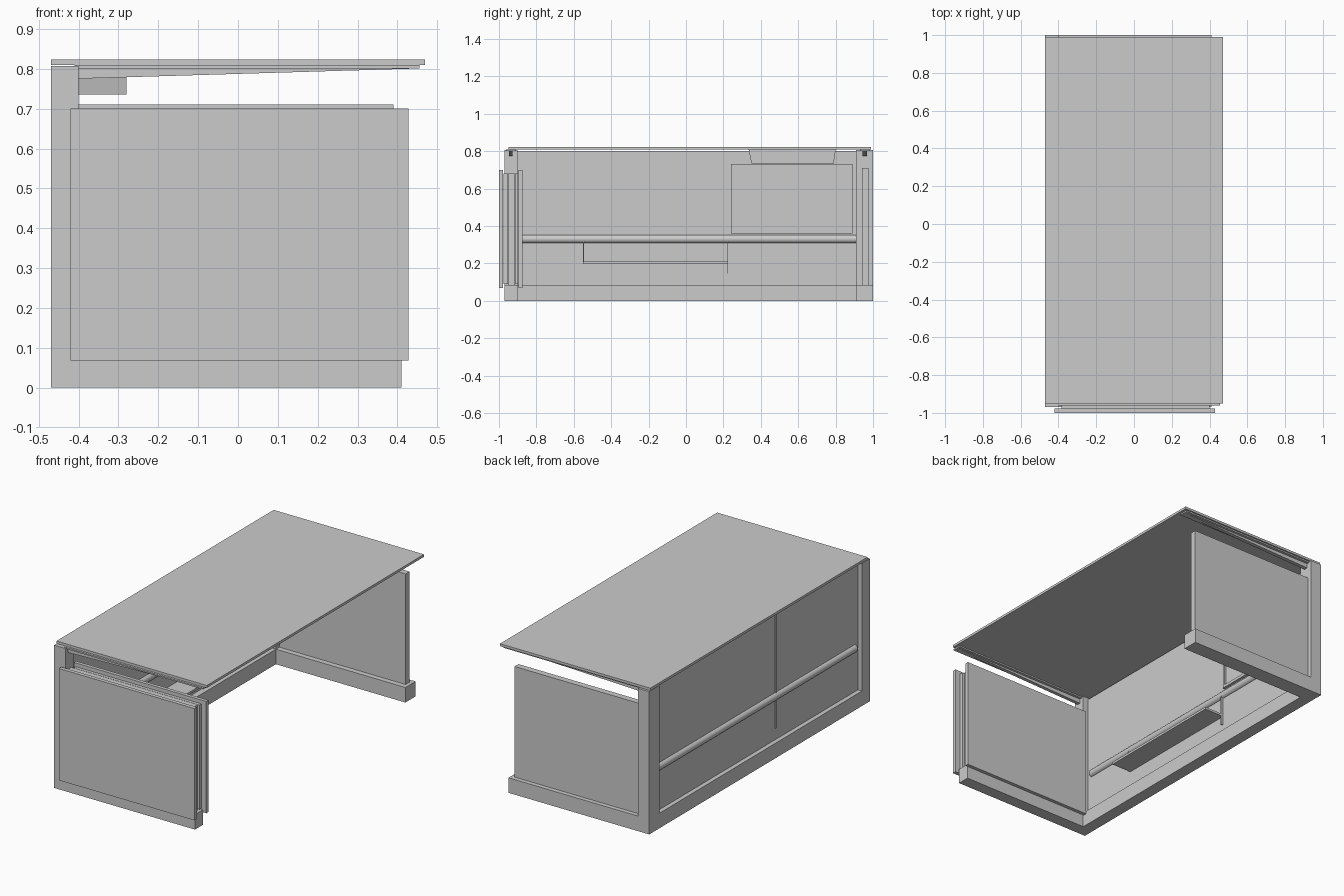
import bpy, bmesh, math

if "Cube" in bpy.data.objects:
    bpy.data.objects.remove(bpy.data.objects["Cube"])


def mesh_object(name, bm):
    bmesh.ops.recalc_face_normals(bm, faces=bm.faces)
    me = bpy.data.meshes.new(name)
    bm.to_mesh(me)
    bm.free()
    ob = bpy.data.objects.new(name, me)
    bpy.context.collection.objects.link(ob)
    return ob


def prism(name, profile, axis, a, b):
    """Extrude a 2D profile along y (profile is x,z) or x (profile is y,z)."""
    bm = bmesh.new()
    def place(p, t):
        return (p[0], t, p[1]) if axis == 'y' else (t, p[0], p[1])
    lo = [bm.verts.new(place(p, a)) for p in profile]
    hi = [bm.verts.new(place(p, b)) for p in profile]
    bm.faces.new(lo)
    bm.faces.new(hi)
    n = len(profile)
    for i in range(n):
        j = (i + 1) % n
        bm.faces.new((lo[i], lo[j], hi[j], hi[i]))
    return mesh_object(name, bm)


def box(name, x0, x1, y0, y1, z0, z1):
    return prism(name, [(x0, z0), (x1, z0), (x1, z1), (x0, z1)], 'y', y0, y1)


# Desk top
box("desk_top", -0.47, 0.47, -0.95, 0.99, 0.809, 0.823)

# L-shaped end frames, each with a tapered arm carrying the top
for side, y0, y1, a0, a1 in (("left", -0.97, -0.90, -0.947, -0.927),
                             ("right", 0.91, 1.0, 0.945, 0.967)):
    h = 0.085
    prism(side + "_end_frame",
          [(-0.47, 0), (0.41, 0), (0.41, h), (-0.40, h), (-0.40, 0.807), (-0.47, 0.807)],
          'y', y0, y1)
    prism(side + "_tapered_arm",
          [(-0.41, 0.775), (0.455, 0.801), (0.455, 0.803), (-0.41, 0.803)], 'y', a0, a1)
    box(side + "_arm_plate", -0.41, 0.455, a0 - 0.015, a1 + 0.015, 0.801, 0.809)

# Right end infill panel
box("right_infill_panel", -0.40, 0.39, 0.94, 0.975, 0.085, 0.71)

# Left end: core with spacer boards and an outer and inner cladding board
box("left_core_panel", -0.40, 0.39, -0.95, -0.917, 0.085, 0.68)
for label, y0, y1 in (("outer", -0.976, -0.952), ("inner", -0.915, -0.897)):
    box("left_spacer_" + label, -0.385, 0.40, y0, y1, 0.09, 0.68)
for label, y0, y1 in (("outer", -1.0, -0.978), ("inner", -0.895, -0.875)):
    box("left_cladding_" + label, -0.42 if label == "outer" else -0.40, 0.428,
        y0, y1, 0.068, 0.70)

# Back: floor beam and modesty panel with thin seams
box("back_floor_beam", -0.47, -0.40, -0.90, 0.91, 0, 0.085)
box("modesty_panel", -0.445, -0.435, -0.90, 0.91, 0.085, 0.80)
box("outer_seam", -0.449, -0.444, -0.166, -0.161, 0.15, 0.80)
box("inner_seam", -0.436, -0.433, -0.555, -0.551, 0.145, 0.80)

# Round cross bar running through the panel
prism("cross_bar", [(0.022 * math.cos(t) - 0.44, 0.33 + 0.022 * math.sin(t))
                    for t in (2 * math.pi * i / 24 for i in range(24))],
      'y', -0.875, 0.91)
bar = bpy.data.objects["cross_bar"]
bpy.context.view_layer.objects.active = bar
bar.select_set(True)
bpy.ops.object.shade_smooth_by_angle(angle=math.radians(30))

# Cable tray hanging from the bar
box("cable_tray", -0.435, -0.31, -0.55, 0.225, 0.197, 0.21)
for label, y, z in (("left", -0.55, 0.197), ("right", 0.221, 0.145)):
    box("tray_hanger_" + label, -0.435, -0.42, y, y + 0.004, z, 0.32)

# Shallow framed pocket on the inside of the panel
y0, y1, z0, z1, t = 0.24, 0.89, 0.36, 0.73, 0.016
box("pocket_back", -0.436, -0.428, y0 + t, y1 - t, z0 + t, z1 - t)
for label, a, b, c, d in (("bottom", y0, y1, z0, z0 + t), ("top", y0, y1, z1 - t, z1),
                          ("left", y0, y0 + t, z0 + t, z1 - t),
                          ("right", y1 - t, y1, z0 + t, z1 - t)):
    box("pocket_frame_" + label, -0.436, -0.42, a, b, c, d)

# Tapered cable box under the top
prism("under_top_box", [(0.35, 0.735), (0.79, 0.735), (0.80, 0.809), (0.335, 0.809)],
      'x', -0.41, -0.28)
